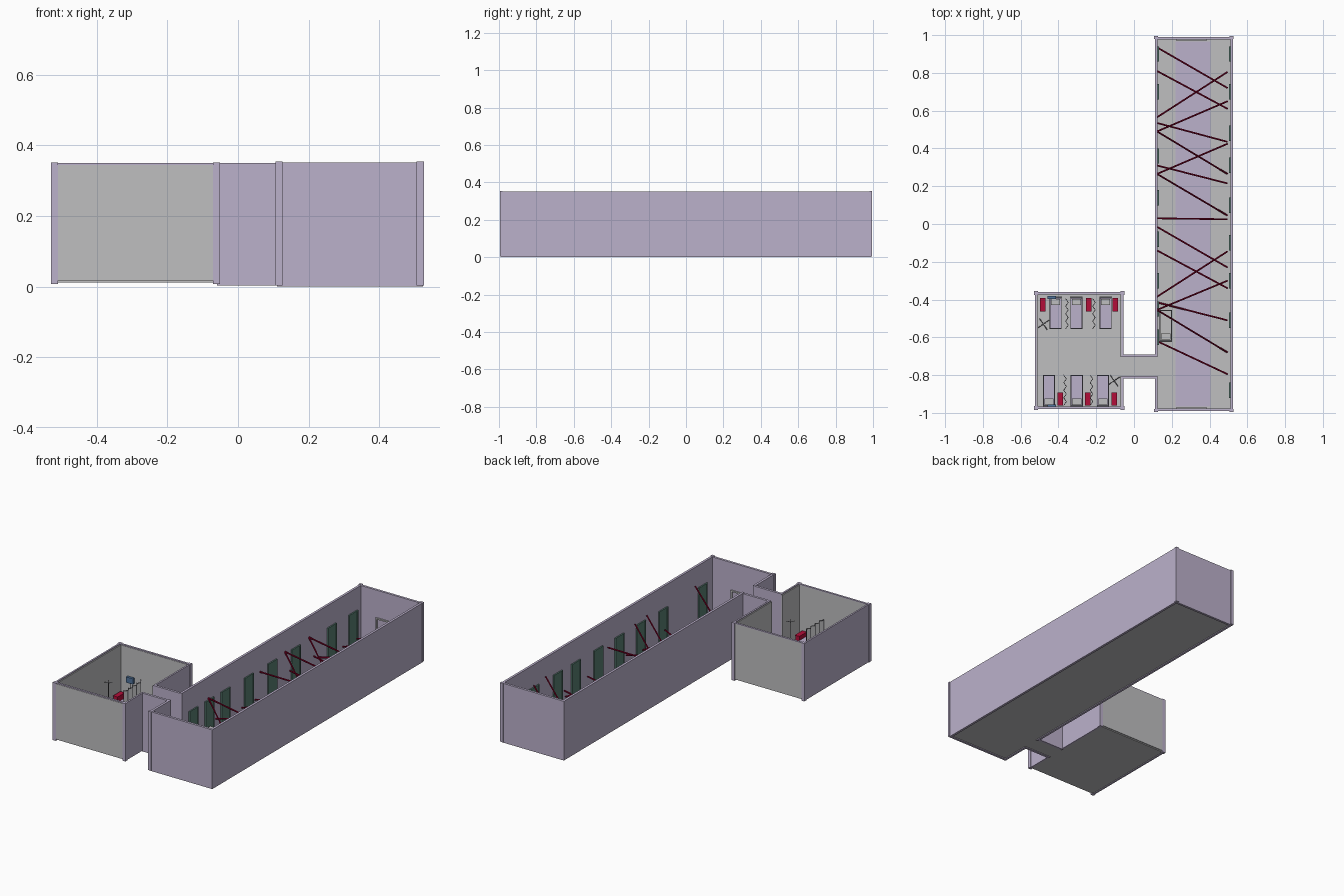
import bpy, math
from mathutils import Vector

if "Cube" in bpy.data.objects:
    bpy.data.objects.remove(bpy.data.objects["Cube"])


def material(name, r, g, b):
    m = bpy.data.materials.new(name)
    m.diffuse_color = (r, g, b, 1)
    m.use_nodes = True
    m.node_tree.nodes["Principled BSDF"].inputs["Base Color"].default_value = m.diffuse_color
    return m


LAV = material("lavender", 0.50, 0.44, 0.60)
GRAY = material("light gray", 0.52, 0.52, 0.53)
RED = material("red", 0.45, 0.004, 0.04)
BEAM = material("dark red", 0.22, 0.0, 0.02)
GREEN = material("green glass", 0.10, 0.21, 0.17)
METAL = material("dark metal", 0.12, 0.12, 0.14)
BLUE = material("screen blue", 0.08, 0.17, 0.33)


def mesh(name, verts, faces, mat):
    me = bpy.data.meshes.new(name)
    me.from_pydata(verts, [], faces)
    me.materials.append(mat)
    ob = bpy.data.objects.new(name, me)
    bpy.context.collection.objects.link(ob)
    return ob


def box(name, x0, x1, y0, y1, z0, z1, mat):
    v = [(x, y, z) for z in (z0, z1) for x, y in ((x0, y0), (x1, y0), (x1, y1), (x0, y1))]
    f = [(3, 2, 1, 0), (4, 5, 6, 7), (0, 1, 5, 4), (1, 2, 6, 5), (2, 3, 7, 6), (3, 0, 4, 7)]
    return mesh(name, v, f, mat)


def rod(name, a, b, r, mat, n=6):
    a, b = Vector(a), Vector(b)
    q = (b - a).to_track_quat('Z', 'Y')
    ring = [q @ Vector((r * math.cos(t), r * math.sin(t), 0))
            for t in (2 * math.pi * i / n for i in range(n))]
    v = [a + p for p in ring] + [b + p for p in ring]
    f = [(i, (i + 1) % n, n + (i + 1) % n, n + i) for i in range(n)]
    f += [tuple(reversed(range(n))), tuple(range(n, 2 * n))]
    return mesh(name, v, f, mat)


H, T = 0.352, 0.014
D0, D1 = -0.805, -0.705     # corridor opening in y

# Long hall
box("hall_floor", 0.115, 0.515, -0.985, 0.985, 0.005, 0.012, GRAY)
box("hall_carpet", 0.22, 0.405, -0.965, 0.965, 0.012, 0.015, LAV)
box("hall_right_wall", 0.524 - T, 0.524, -0.99, 0.99, 0, H, LAV)
box("hall_left_wall_front", 0.11, 0.11 + T, -0.99, D0, 0, H, LAV)
box("hall_left_wall_back", 0.11, 0.11 + T, D1, 0.99, 0, H, LAV)
for n, y in (("front", -0.99), ("back", 0.99 - T)):
    box("hall_%s_wall" % n, 0.11, 0.524, y, y + T, 0, H, LAV)
for x in (0.106, 0.506):
    for y in (-0.995, 0.98):
        box("hall_corner_post", x, x + 0.02, y, y + 0.015, 0.004, H + 0.002, LAV)

# Corridor between hall and ward
box("corridor_floor", -0.06, 0.125, D0, D1, 0.008, 0.014, GRAY)
box("corridor_front_wall", -0.06, 0.113, D0 - T, D0, 0.004, H - 0.002, LAV)
box("corridor_back_wall", -0.06, 0.113, D1, D1 + T, 0.004, H - 0.002, LAV)

# Ward shell: lavender sides, gray ends and lining
X0, X1, Y0, Y1 = -0.525, -0.055, -0.98, -0.36
box("ward_floor", X0 + 0.005, X1 - 0.005, Y0 + 0.005, Y1 - 0.005, 0.012, 0.02, GRAY)
box("ward_left_wall", X0, X0 + 0.01, Y0, Y1, 0.008, 0.35, LAV)
box("ward_left_lining", X0 + 0.01, X0 + 0.016, Y0, Y1, 0.02, 0.345, GRAY)
for n, a, b in (("front", Y0, D0), ("back", D1, Y1)):
    box("ward_right_wall_" + n, X1 - 0.01, X1, a, b, 0.008, 0.35, LAV)
    box("ward_right_lining_" + n, X1 - 0.016, X1 - 0.01, a, b, 0.02, 0.345, GRAY)
for n, y in (("front", Y0), ("back", Y1 - T)):
    box("ward_%s_wall" % n, X0, X1, y, y + T, 0.018, 0.345, GRAY)
    box("ward_%s_wall_cap" % n, X0, X1, y + 0.002, y + T, 0.345, 0.35, LAV)
for x in (X0 - 0.004, X1 - 0.016):
    for y in (Y0 - 0.004, Y1 - 0.016):
        box("ward_corner_post", x, x + 0.02, y, y + 0.02, 0.008, 0.351, LAV)


# Framed window panels along the hall
def window(x, y, side):
    a, b = sorted((x, x + side * 0.005))
    box("window_glass", a, b, y - 0.036, y + 0.036, 0.03, 0.215, GREEN)
    a, b = sorted((x, x + side * 0.008))
    for s in (-1, 1):
        box("window_frame_side", a, b, y + s * 0.038 - 0.003, y + s * 0.038 + 0.003, 0.03, 0.22, GREEN)
    box("window_frame_top", a, b, y - 0.041, y + 0.041, 0.215, 0.221, GREEN)


for y in (-0.60, -0.45, -0.30, -0.08, 0.14, 0.36, 0.70, 0.90):
    window(0.11 + T, y, 1)
for y in (-0.88, -0.51, -0.30, -0.10, 0.10, 0.31, 0.48, 0.70, 0.90):
    window(0.524 - T, y, -1)

# End door frames
for y in (-0.976, 0.968):
    for x in (0.225, 0.377):
        box("end_door_jamb", x, x + 0.008, y, y + 0.008, 0.012, 0.19, GRAY)
    box("end_door_lintel", 0.225, 0.385, y, y + 0.008, 0.182, 0.19, GRAY)

# Crossing beams: left y, left z, right y, right z
beams = [(.935, .05, .72, .24), (.81, .05, .61, .25), (.565, .08, .805, .09),
         (.49, .23, .65, .06), (.535, .1, .435, .1), (.49, .23, .265, .02),
         (.265, .23, .425, .06), (.31, .1, .215, .1), (.265, .23, .045, .01),
         (.03, .2, .025, .2), (-.015, .05, -.23, .24), (-.14, .05, -.34, .25),
         (-.385, .08, -.145, .09), (-.455, .23, -.30, .06), (-.415, .01, -.51, .1),
         (-.455, .23, -.68, .02), (-.62, .04, -.795, .25)]
for ya, za, yb, zb in beams:
    rod("crossing_beam", (0.122, ya, za), (0.495, yb, zb), 0.0045, BEAM)


# Ward furniture; d points from the head wall into the room
def bed(x, y, d, cover):
    def part(n, a, b, u, v, z0, z1, m):
        p, q = sorted((y + d * u, y + d * v))
        box(n, x + a, x + b, p, q, z0, z1, m)
    part("bed_frame", -0.032, 0.032, 0, 0.165, 0.045, 0.052, METAL)
    part("bed_mattress", -0.03, 0.03, 0.003, 0.163, 0.052, 0.068, cover)
    part("bed_pillow", -0.024, 0.024, 0.008, 0.04, 0.068, 0.078, GRAY)
    part("bed_headboard", -0.033, 0.033, -0.005, 0, 0.03, 0.1, GRAY)
    for a in (-0.031, 0.026):
        for u in (0.003, 0.157):
            part("bed_leg", a, a + 0.005, u, u + 0.005, 0.015, 0.046, METAL)


def screen(x, y, d):
    # Folding screen as a zigzag strip with posts
    pts = [(x + (0.007 if i % 2 else -0.007), y + d * 0.02 * i) for i in range(9)]
    for p, q in zip(pts, pts[1:]):
        for z in (0.05, 0.18):
            rod("screen_rail", (*p, z), (*q, z), 0.0016, METAL, 4)
        mesh("screen_panel", [(*p, 0.05), (*q, 0.05), (*q, 0.18), (*p, 0.18)], [(0, 1, 2, 3)], GRAY)
    for p in pts[::2]:
        rod("screen_post", (*p, 0.018), (*p, 0.185), 0.002, METAL, 4)


def drip_stand(x, y):
    rod("drip_stand_pole", (x, y, 0.02), (x, y, 0.19), 0.0022, METAL)
    for k in range(4):
        t = k * math.pi / 2 + 0.6
        c, s = math.cos(t), math.sin(t)
        rod("drip_stand_foot", (x, y, 0.03), (x + 0.035 * c, y + 0.035 * s, 0.02), 0.002, METAL, 4)
        rod("drip_stand_hook", (x, y, 0.185), (x + 0.022 * c, y + 0.022 * s, 0.192), 0.0015, METAL, 4)


rows = [("back", -0.39, -1, (-0.415, -0.305, -0.15), (-0.483, -0.24, -0.10), (-0.355, -0.212)),
        ("front", -0.965, 1, (-0.45, -0.303, -0.165), (-0.39, -0.245, -0.105), (-0.365, -0.225))]
for n, y, d, beds, stands, screens in rows:
    for x in beds:
        bed(x, y, d, LAV)
    for x in stands:
        a, b = sorted((y + d * 0.005, y + d * 0.07))
        box("nightstand", x - 0.013, x + 0.013, a, b, 0.02, 0.075, RED)
        box("nightstand_top", x - 0.015, x + 0.015, a - 0.002, b + 0.002, 0.075, 0.08, RED)
    for x in screens:
        screen(x, y + d * 0.005, d)
# Wall monitors at the left pair of beds
for x, y in ((-0.435, -0.39), (-0.435, -0.964)):
    box("monitor_body", x - 0.022, x + 0.022, y - 0.008, y + 0.008, 0.145, 0.178, BLUE)
    rod("monitor_arm", (x, y, 0.08), (x, y, 0.146), 0.002, METAL)
drip_stand(-0.48, -0.53)
drip_stand(-0.105, -0.83)

# Spare trolley bed in the hall
bed(0.168, -0.62, 1, GRAY)
